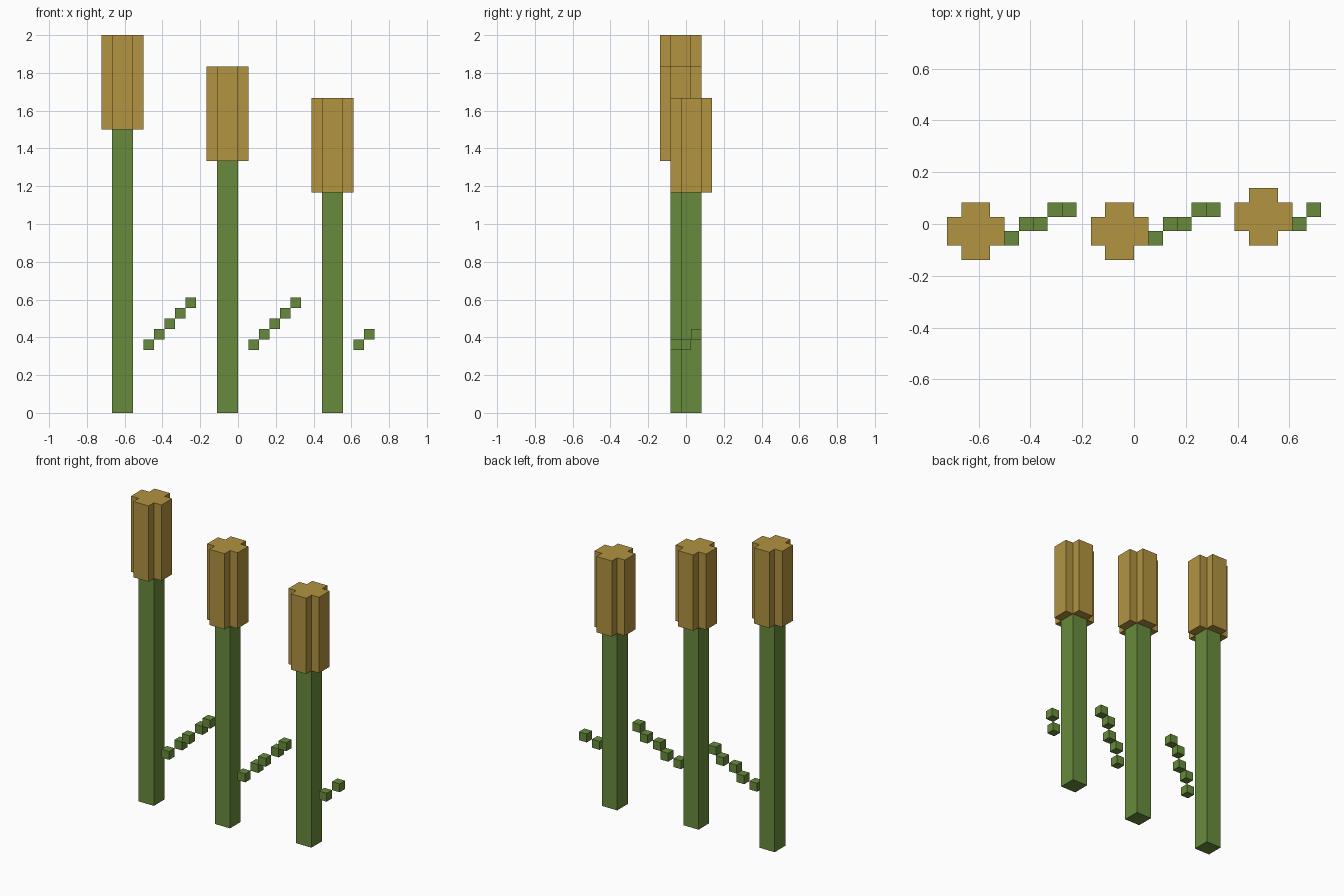
import bpy, bmesh

cube = bpy.data.objects.get("Cube")
if cube:
    bpy.data.objects.remove(cube, do_unlink=True)

U = 1 / 18  # one block unit


def material(name, rgb):
    mat = bpy.data.materials.new(name)
    mat.use_nodes = True
    mat.diffuse_color = (*rgb, 1)
    bsdf = next(n for n in mat.node_tree.nodes if n.type == 'BSDF_PRINCIPLED')
    bsdf.inputs["Base Color"].default_value = (*rgb, 1)
    return mat


TAN = material("tan", (0.445, 0.292, 0.053))
GREEN = material("leaf green", (0.138, 0.258, 0.045))


def prism(name, profile, center, z0, z1, mat):
    """Extrude a flat outline upward; all sizes in block units."""
    bm = bmesh.new()
    base = bm.faces.new([bm.verts.new((x * U, y * U, 0)) for x, y in profile])
    top = bmesh.ops.extrude_face_region(bm, geom=[base])["geom"]
    verts = [v for v in top if isinstance(v, bmesh.types.BMVert)]
    bmesh.ops.translate(bm, verts=verts, vec=(0, 0, (z1 - z0) * U))
    bmesh.ops.recalc_face_normals(bm, faces=bm.faces)
    mesh = bpy.data.meshes.new(name)
    bm.to_mesh(mesh)
    bm.free()
    mesh.materials.append(mat)
    obj = bpy.data.objects.new(name, mesh)
    obj.location = (center[0] * U, center[1] * U, z0 * U)
    bpy.context.collection.objects.link(obj)


def square(h):
    return [(-h, -h), (h, -h), (h, h), (-h, h)]


# Plus-shaped outline of the seed head
CROSS = [(-1, -2), (1, -2), (1, -1), (2, -1), (2, 1), (1, 1),
         (1, 2), (-1, 2), (-1, 1), (-2, 1), (-2, -1), (-1, -1)]

# Sideways row of each leaf block, stepping one block right and up each time
LONG_LEAF = [-1, 0, 0, 1, 1]
SHORT_LEAF = [0, 1]

# Three reeds: name, centre x, centre y, stem height, leaf rows
for name, x, y, height, leaf in [("tall", -11, -0.5, 27, LONG_LEAF),
                                 ("middle", -1, -0.5, 24, LONG_LEAF),
                                 ("short", 9, 0.5, 21, SHORT_LEAF)]:
    prism(f"{name}_stem", square(1), (x, y), 0, height, GREEN)
    prism(f"{name}_seed_head", CROSS, (x, y), height, height + 9, TAN)
    for i, row in enumerate(leaf):
        prism(f"{name}_leaf_block_{i + 1}", square(0.5),
              (x + 2.5 + i, row), 6 + i, 7 + i, GREEN)
